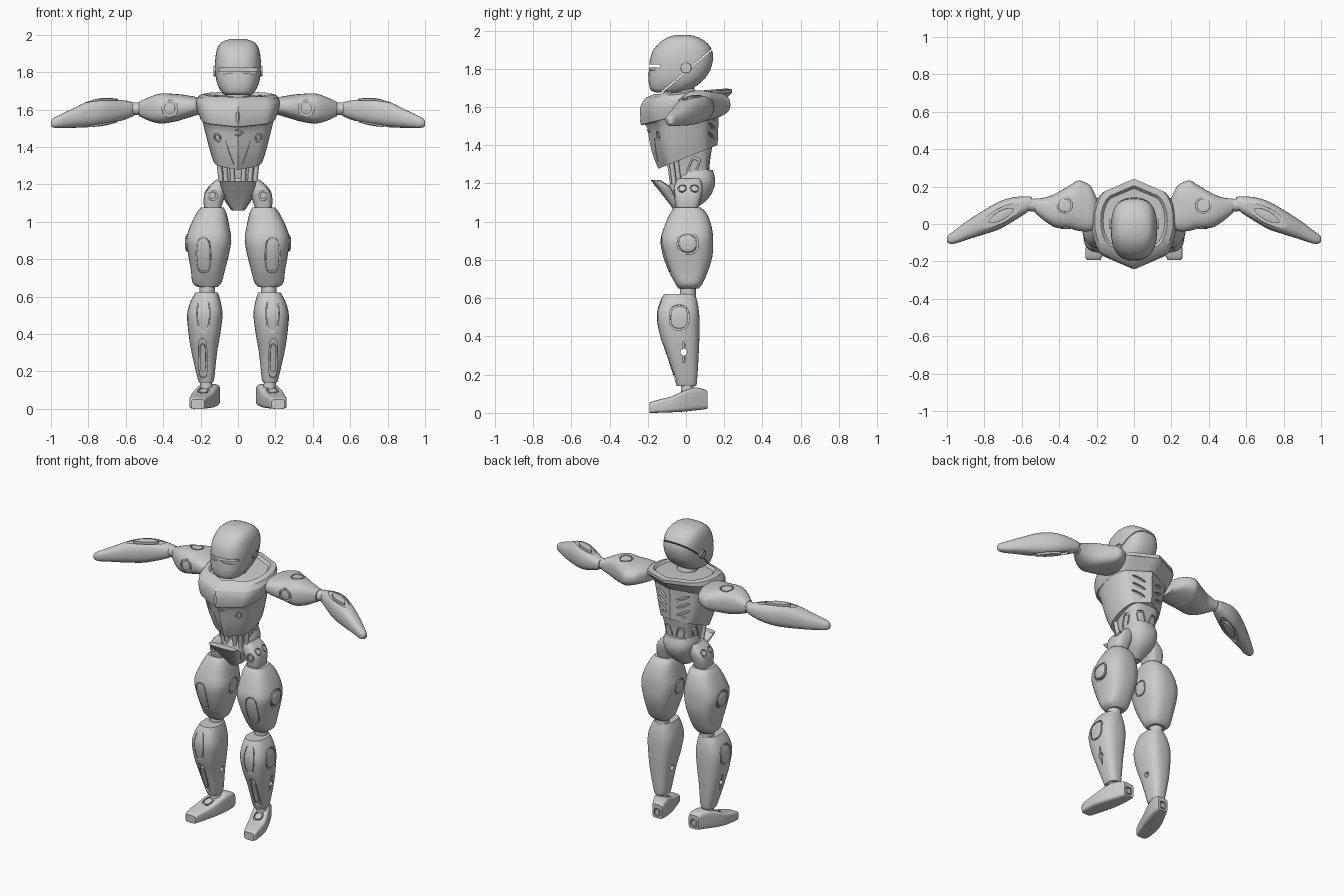
import bpy, bmesh, math
from mathutils import Vector
from mathutils.bvhtree import BVHTree

if "Cube" in bpy.data.objects:
    bpy.data.objects.remove(bpy.data.objects["Cube"])

grey = bpy.data.materials.new("armour grey")
grey.diffuse_color = (0.6, 0.6, 0.6, 1)
grey.use_nodes = True
grey.node_tree.nodes["Principled BSDF"].inputs["Base Color"].default_value = grey.diffuse_color
AXES = {'x': (0, 1, 2), 'y': (1, 0, 2), 'z': (2, 0, 1)}
parts = []


def superellipse(i, count, n):
    a = 2 * math.pi * i / count
    c, s = math.cos(a), math.sin(a)
    return (math.copysign(abs(c) ** (2 / n), c), math.copysign(abs(s) ** (2 / n), s))


def finish(name, bm, part=True):
    bmesh.ops.recalc_face_normals(bm, faces=bm.faces)
    me = bpy.data.meshes.new(name)
    bm.to_mesh(me)
    bm.free()
    me.materials.append(grey)
    ob = bpy.data.objects.new(name, me)
    bpy.context.collection.objects.link(ob)
    if part:
        parts.append(ob)
    return ob


def skin(bm, rings, closed=False):
    """Join rings of vertices with quads, capping the ends unless closed."""
    k = len(rings[0])
    pairs = list(zip(rings, rings[1:])) + ([(rings[-1], rings[0])] if closed else [])
    for a, b in pairs:
        for i in range(k):
            j = (i + 1) % k
            bm.faces.new((a[i], a[j], b[j], b[i]))
    if not closed:
        bm.faces.new(rings[0][::-1])
        bm.faces.new(rings[-1])


def loft(name, axis, sections, n=2.4, steps=4, count=40, ridge=0):
    """Section: position, low/high of first side axis, low/high of second, tilt.
    ridge > 0 pinches the outline to a point along the second side axis."""
    secs = [tuple(s) + (0,) * (6 - len(s)) for s in sections]
    full = []
    for i in range(len(secs) - 1):
        p0, p1, p2, p3 = (secs[max(i - 1, 0)], secs[i], secs[i + 1],
                          secs[min(i + 2, len(secs) - 1)])
        for k in range(steps):
            t = k / steps
            full.append([b + .5 * t * (c - a + t * (2 * a - 5 * b + 4 * c - d
                         + t * (3 * (b - c) + d - a))) for a, b, c, d in zip(p0, p1, p2, p3)])
    full.append(secs[-1])
    bm = bmesh.new()
    ax, u, v = AXES[axis]
    rings = []
    for t, a0, a1, b0, b1, tilt in full:
        ring = []
        for i in range(count):
            c, s = superellipse(i, count, n)
            s = math.copysign(min(abs(s), 1 - ridge * abs(c)), s)
            co = [0, 0, 0]
            co[u] = (a0 + a1) / 2 + c * (a1 - a0) / 2
            co[v] = (b0 + b1) / 2 + s * (b1 - b0) / 2
            co[ax] = t + tilt * co[v]
            ring.append(bm.verts.new(co))
        rings.append(ring)
    skin(bm, rings)
    return finish(name, bm)


def rod(name, a, b, r, r2=None):
    """Cylinder between two points."""
    a, b = Vector(a), Vector(b)
    q = (b - a).to_track_quat('Z', 'Y')
    bm = bmesh.new()
    rings = [[bm.verts.new(p + q @ Vector((rad * math.cos(i * math.pi / 12),
                                           rad * math.sin(i * math.pi / 12), 0)))
              for i in range(24)] for p, rad in ((a, r), (b, r2 or r))]
    skin(bm, rings)
    return finish(name, bm)


def carve(target, cutter):
    cutter.hide_render = True
    m = target.modifiers.new("cut", 'BOOLEAN')
    m.operation, m.solver, m.object = 'DIFFERENCE', 'EXACT', cutter
    bpy.context.view_layer.objects.active = target
    bpy.ops.object.modifier_apply(modifier=m.name)
    bpy.data.objects.remove(cutter)


def engrave(target, origin, aim, w, h, up=(0, 0, 1), depth=.012, n=2, inner=.8, through=False):
    """Cut a groove (inner > 0) or a pocket into the surface hit from origin along aim."""
    bm = bmesh.new()
    bm.from_mesh(target.data)
    hit, nor, _, _ = BVHTree.FromBMesh(bm).ray_cast(Vector(origin), Vector(aim).normalized())
    bm.free()
    if hit is None:
        return
    if through:
        nor = -Vector(aim).normalized()
    u = Vector(up) - nor * nor.dot(Vector(up))
    u.normalize()
    v = nor.cross(u)
    bm = bmesh.new()
    profile = [(1, -depth), (1, .03)] + ([(inner, .03), (inner, -depth)] if inner else [])
    rings = []
    for k, d in profile:
        pts = [superellipse(i, 32, n) for i in range(32)]
        rings.append([bm.verts.new(hit + nor * d + v * c * w * k + u * s * h * k) for c, s in pts])
    skin(bm, rings, closed=bool(inner))
    carve(target, finish("cutter", bm, part=False))


def box_cut(target, centre, half, slope=0):
    bm = bmesh.new()
    bmesh.ops.create_cube(bm, size=2)
    for p in bm.verts:
        p.co = Vector(centre) + Vector(p.co[i] * half[i] for i in range(3))
        p.co.z += slope * (p.co.y - centre[1])
    carve(target, finish("cutter", bm, part=False))


def mirrored(*obs):
    for ob in obs:
        m = ob.modifiers.new("mirror", 'MIRROR')
        m.use_mirror_merge = False


# Head: helmet with eye lenses, open visor slit and a slanted seam
helmet = loft("helmet", 'z', [
    (1.677, -.065, .065, -.16, -.03), (1.69, -.085, .085, -.185, .02),
    (1.73, -.108, .108, -.195, .08), (1.78, -.12, .12, -.195, .12),
    (1.84, -.123, .123, -.19, .14), (1.89, -.119, .119, -.175, .138),
    (1.93, -.109, .109, -.145, .115), (1.962, -.085, .085, -.10, .07),
    (1.977, -.04, .04, -.05, .02)], n=2.6)
for s in (-1, 1):
    engrave(helmet, (s * .055, -1, 1.806), (0, 1, 0), .055, .014, up=(s * .1, 0, 1), inner=0)
box_cut(helmet, (0, -.235, 1.814), (.2, .1, .008))
box_cut(helmet, (0, 0, 1.785), (.2, .3, .004), slope=.85)
ear = rod("ear_disc", (.1, 0, 1.805), (.13, 0, 1.805), .03, .027)
engrave(ear, (.3, 0, 1.805), (-1, 0, 0), .021, .021, depth=.005, inner=.85)
mirrored(ear)
rod("neck", (0, .0, 1.58), (0, -.02, 1.70), .075, .06)

# Torso: chest shell with pointed front and V-shaped step, and a broad flat collar
chest = loft("chest_shell", 'z', [
    (1.335, -.135, .135, -.145, .165, .40), (1.42, -.16, .16, -.18, .168, .28),
    (1.553, -.193, .193, -.208, .172, .25), (1.566, -.203, .203, -.236, .178, .25),
    (1.61, -.22, .22, -.243, .205, .14), (1.645, -.225, .225, -.233, .24, .12)],
    n=2.2, steps=3, ridge=.42)
loft("collar", 'z', [
    (1.645, -.225, .225, -.233, .24, .12), (1.67, -.21, .21, -.21, .242, .1),
    (1.68, -.178, .178, -.17, .205, .08), (1.666, -.165, .165, -.155, .19, .08),
    (1.672, -.09, .09, -.10, .10, .05)], n=2.2, steps=1, ridge=.4)
engrave(chest, (0, -1, 1.56), (0, 1, 0), .008, .028, n=4, inner=0)
engrave(chest, (0, -1, 1.475), (0, 1, 0), .035, .02, n=1.2, inner=.65)
for s in (-1, 1):
    engrave(chest, (s * .11, -1, 1.45), (0, 1, 0), .02, .026, up=(s * .4, 0, 1), inner=.6)
    engrave(chest, (s * .045, -1, 1.37), (0, 1, 0), .003, .07, up=(s * .25, 0, 1), depth=.006, inner=0)
    for z in (1.45, 1.50, 1.55):
        engrave(chest, (s * .075, 1, z), (0, -1, 0), .009, .045, up=(s, 0, .35), depth=.015, inner=0)

# Waist: core with a rear plate and front pistons
waist = loft("waist_core", 'z', [(1.2, -.085, .085, -.06, .12), (1.29, -.1, .1, -.075, .125, .2),
                                 (1.39, -.12, .12, -.09, .145, .3)], n=3.2)
for s in (-1, 1):
    engrave(waist, (s * .045, 1, 1.30), (0, -1, 0), .028, .045, up=(s * .3, 0, 1), n=4, inner=.75)
    engrave(waist, (s, .04, 1.29), (-s, 0, 0), .025, .05, up=(0, .4, 1), n=4, inner=.7)
struts = [rod("waist_piston", (x, y, 1.19), (x * 1.2, y - .02, 1.36 + .25 * y), .013)
          for x, y in ((.028, -.07), (.062, -.06), (.088, -.035))]
mirrored(*struts)

# Pelvis: body, front plate with lifted lip, and hip blocks
loft("pelvis", 'z', [(1.06, -.035, .035, -.05, .04), (1.12, -.075, .075, -.085, .115),
                     (1.18, -.10, .10, -.09, .148), (1.225, -.105, .105, -.07, .152),
                     (1.27, -.09, .09, -.04, .14)], n=2.4)
loft("pelvis_front_plate", 'z', [(1.06, -.028, .028, -.065, 0), (1.09, -.05, .05, -.085, -.02),
                                 (1.13, -.068, .068, -.115, -.05), (1.18, -.09, .09, -.155, -.08),
                                 (1.218, -.1, .1, -.185, -.135)], n=3)
hip = loft("hip_block", 'z', [(1.04, .10, .17, -.045, .055), (1.09, .085, .183, -.055, .07),
                              (1.15, .065, .18, -.065, .085), (1.19, .05, .155, -.06, .085),
                              (1.225, .05, .115, -.045, .075)], n=3)
for y in (-.02, .045):
    engrave(hip, (1, y, 1.175), (-1, 0, 0), .024, .024, inner=.75)
engrave(hip, (.135, -1, 1.14), (0, 1, 0), .024, .028, inner=.7)

# Legs
thigh = loft("thigh", 'z', [
    (.65, .11, .215, -.04, .065), (.675, .088, .243, -.055, .085), (.74, .07, .252, -.09, .115),
    (.82, .05, .266, -.12, .138), (.90, .036, .278, -.133, .142), (.97, .045, .259, -.115, .135),
    (1.04, .06, .225, -.085, .11), (1.075, .075, .20, -.06, .075)], n=2.7)
engrave(thigh, (1, .01, .885), (-1, 0, 0), .056, .056, n=2.6, depth=.016, inner=.86)
engrave(thigh, (0.0, .01, .885), (1, 0, 0), .045, .05, n=2.6, inner=.86)
engrave(thigh, (.185, -1, .82), (0, 1, 0), .04, .10, n=3, depth=.02, inner=.9)
cap = loft("thigh_disc", 'x', [(.25, -.036, .056, .839, .931), (.276, -.033, .053, .842, .928),
                               (.283, -.012, .032, .862, .908)], n=2.4)
knee = rod("knee", (.165, .01, .58), (.165, .01, .68), .042)
shin = loft("shin", 'z', [
    (.14, .135, .208, -.048, .052), (.17, .126, .218, -.058, .058), (.30, .112, .248, -.10, .066),
    (.40, .095, .264, -.135, .07), (.50, .083, .272, -.153, .07), (.57, .092, .255, -.14, .062),
    (.622, .107, .228, -.115, .048)], n=2.7)
engrave(shin, (.185, -1, .51), (0, 1, 0), .036, .105, depth=.02, inner=.9)
engrave(shin, (.188, -1, .27), (0, 1, 0), .022, .11, n=4, depth=.016, inner=.7)
engrave(shin, (1, -.035, .50), (-1, 0, 0), .052, .066, n=2.6, depth=.02, inner=.86)
engrave(shin, (1, -.012, .318), (-1, 0, 0), .018, .018, depth=.4, inner=0, through=True)
for z in (.352, .284):
    engrave(shin, (1, -.012, z), (-1, 0, 0), .006, .024, depth=.02, inner=0)
ankle = rod("ankle", (.17, .01, .09), (.17, .005, .16), .036, .03)
foot = loft("foot", 'y', [
    (-.192, .18, .25, 0, .05), (-.17, .168, .26, 0, .062), (-.08, .135, .253, .003, .085),
    (-.02, .115, .235, .006, .112), (.04, .10, .208, .012, .132), (.09, .095, .182, .018, .125),
    (.112, .098, .17, .022, .112)], n=5)
engrave(foot, (.185, -.05, 1), (0, 0, -1), .03, .035, up=(.3, -1, 0), n=3, inner=.7)
engrave(foot, (.135, 1, .06), (0, -1, 0), .022, .025, n=4, inner=.7)

# Arms
upper = loft("upper_arm", 'x', [
    (.20, -.01, .14, 1.575, 1.655), (.228, -.035, .198, 1.568, 1.668), (.26, -.04, .222, 1.558, 1.674),
    (.30, -.036, .232, 1.546, 1.68), (.335, -.028, .212, 1.536, 1.683), (.41, -.022, .168, 1.525, 1.686),
    (.47, .01, .143, 1.538, 1.668), (.53, .06, .135, 1.565, 1.64)], n=2.6)
engrave(upper, (.37, .10, 3), (0, 0, -1), .042, .042, up=(0, 1, 0), inner=.82)
engrave(upper, (.365, -1, 1.605), (0, 1, 0), .042, .045, inner=.7)
elbow = rod("elbow", (.50, .098, 1.603), (.59, .105, 1.605), .034)
fore = loft("forearm", 'x', [
    (.545, .088, .143, 1.575, 1.635), (.575, .06, .148, 1.558, 1.642), (.65, .012, .142, 1.53, 1.658),
    (.72, -.028, .12, 1.513, 1.662), (.80, -.055, .075, 1.505, 1.645), (.89, -.083, .018, 1.502, 1.602),
    (.96, -.105, -.035, 1.5, 1.568), (.99, -.103, -.058, 1.505, 1.552),
    (1.0, -.095, -.07, 1.515, 1.54)], n=2.4)
for z, d in ((3, -1), (0, 1)):
    engrave(fore, (.71, .045, z), (0, 0, d), .04, .125, up=(.22, -.12, 0), depth=.022, n=1.7, inner=.62)
mirrored(hip, thigh, cap, knee, shin, ankle, foot, upper, elbow, fore)

# Smooth shading with crisp groove edges
bpy.ops.object.select_all(action='DESELECT')
for ob in parts:
    ob.select_set(True)
bpy.context.view_layer.objects.active = parts[0]
bpy.ops.object.shade_smooth_by_angle(angle=math.radians(32))
